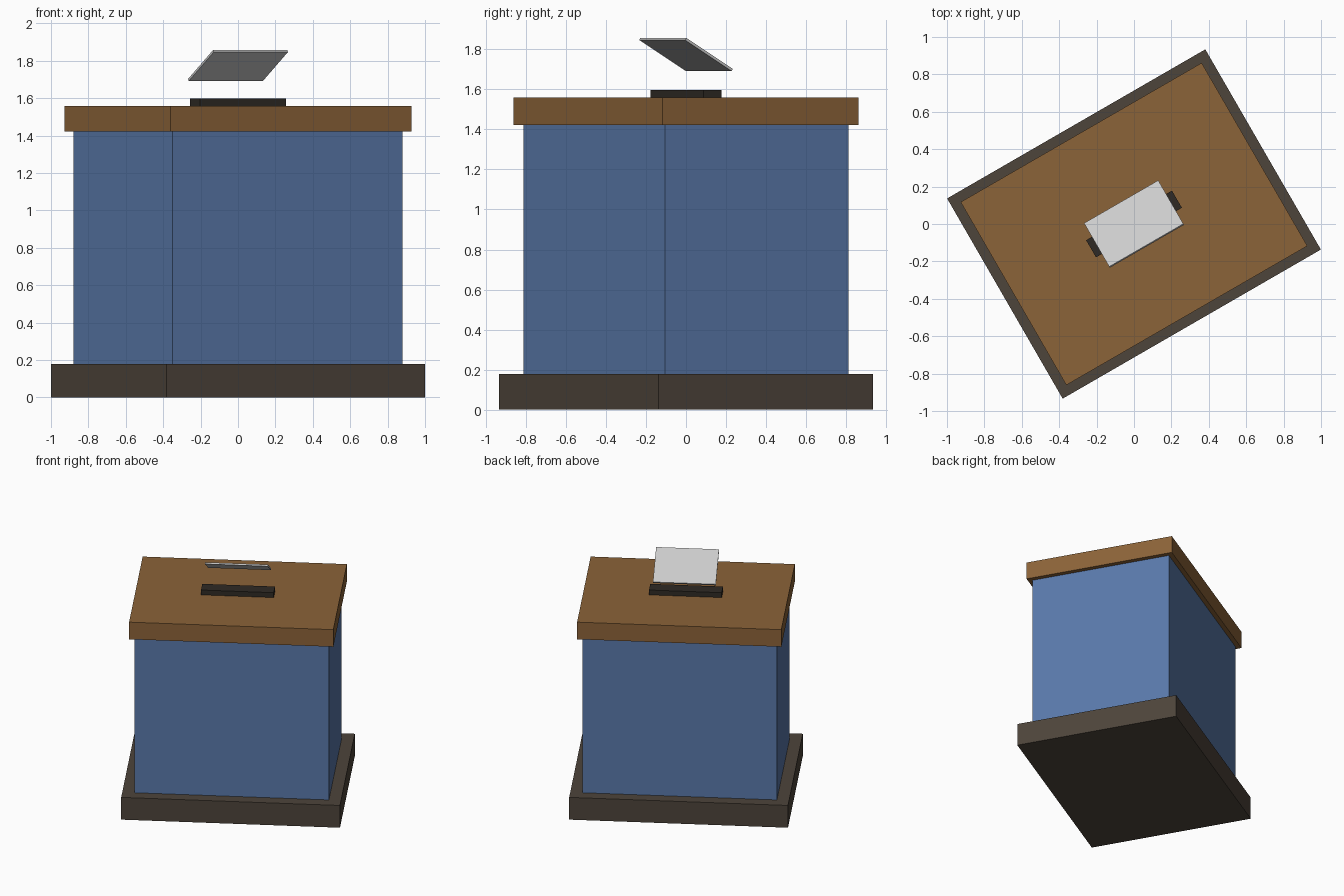
import bpy
from math import radians

if "Cube" in bpy.data.objects:
    bpy.data.objects.remove(bpy.data.objects["Cube"])

TURN = radians(30)  # whole model is turned about z


def material(name, rgb):
    m = bpy.data.materials.new(name)
    m.diffuse_color = (*rgb, 1)
    m.use_nodes = True
    m.node_tree.nodes["Principled BSDF"].inputs["Base Color"].default_value = m.diffuse_color
    return m


def block(name, width, depth, z0, z1, mat, tilt=0):
    """Box between z0 and z1, tilted about its own x axis, then turned."""
    bpy.ops.mesh.primitive_cube_add(size=1, location=(0, 0, (z0 + z1) / 2),
                                    rotation=(tilt, 0, TURN))
    ob = bpy.context.object
    ob.name = name
    ob.scale = (width, depth, z1 - z0)
    ob.data.materials.append(mat)
    return ob


dark = material("dark_wood", (0.075, 0.058, 0.043))
blue = material("blue_paint", (0.1, 0.19, 0.4))
wood = material("brown_wood", (0.26, 0.125, 0.04))
black = material("slot_black", (0.028, 0.023, 0.018))
white = material("paper_white", (0.72, 0.72, 0.72))

# Box: plinth, body and lid
block("plinth", 1.594, 1.236, 0.0, 0.178, dark)
block("body", 1.418, 1.06, 0.178, 1.422, blue)
block("lid", 1.488, 1.13, 1.422, 1.559, wood)

# Slot plate on the lid
block("slot", 0.53, 0.106, 1.559, 1.598, black)

# Tilted paper hovering above the slot, front edge raised
block("paper", 0.458, 0.31, 1.775 - 0.0065, 1.775 + 0.0065, white, radians(-30))
